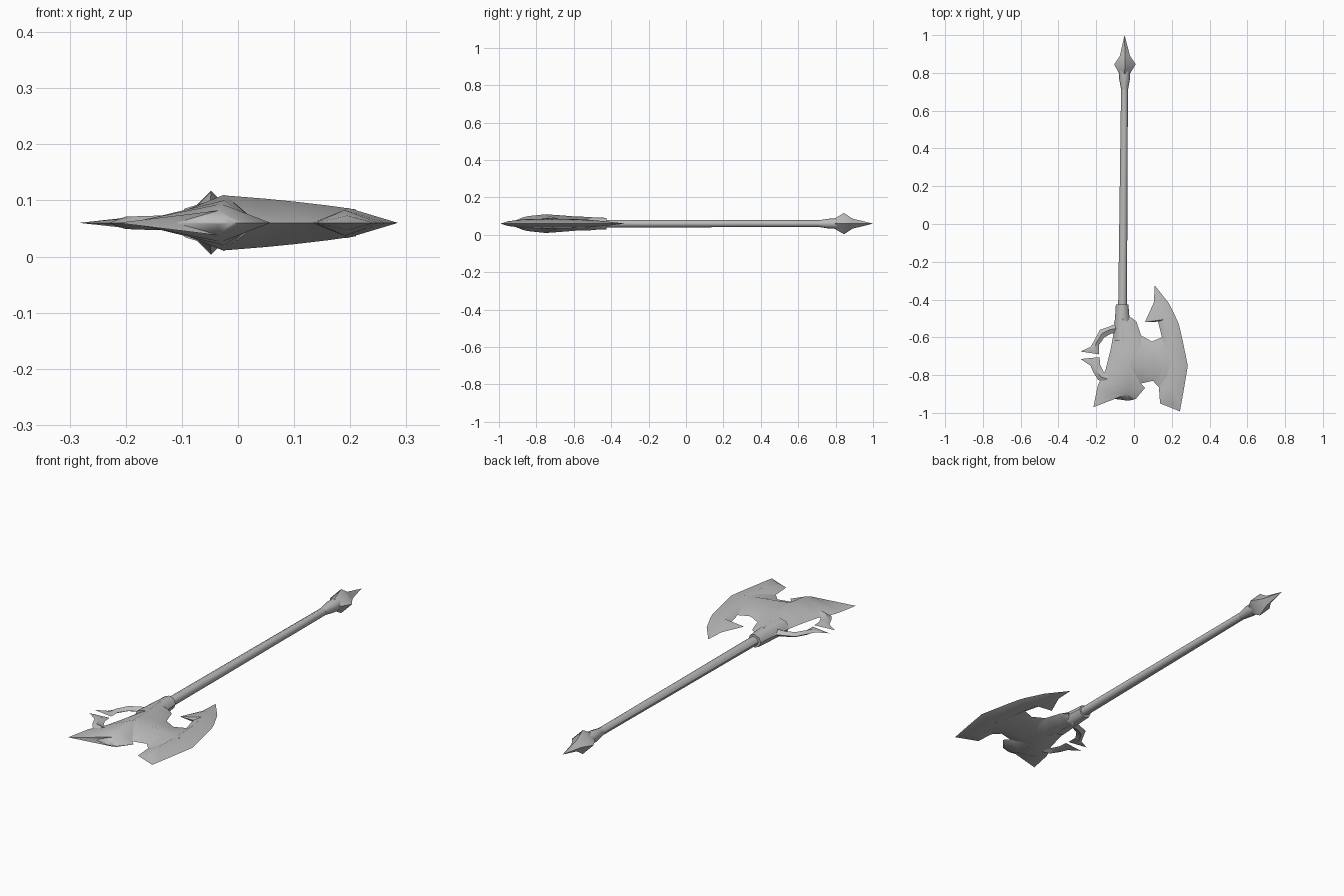
import bpy, bmesh, math

cube = bpy.data.objects.get("Cube")
if cube:
    bpy.data.objects.remove(cube, do_unlink=True)

MID = 0.06  # height of the flat symmetry plane

steel = bpy.data.materials.new("grey steel")
steel.use_nodes = True
steel.diffuse_color = (0.5, 0.5, 0.5, 1)
steel.node_tree.nodes["Principled BSDF"].inputs["Base Color"].default_value = (0.5, 0.5, 0.5, 1)


def skin(name, rings, angle):
    """Join successive rings of points into one closed, shaded solid."""
    bm = bmesh.new()
    loops = [[bm.verts.new(p) for p in ring] for ring in rings]
    n = len(loops[0])
    for a, b in zip(loops, loops[1:]):
        for i in range(n):
            j = (i + 1) % n
            bm.faces.new((a[i], a[j], b[j], b[i]))
    bm.faces.new(loops[0][::-1])
    bm.faces.new(loops[-1])
    bmesh.ops.remove_doubles(bm, verts=bm.verts, dist=0.0002)
    bmesh.ops.triangulate(bm, faces=bm.faces)
    bmesh.ops.recalc_face_normals(bm, faces=bm.faces)
    mesh = bpy.data.meshes.new(name)
    bm.to_mesh(mesh)
    bm.free()
    mesh.materials.append(steel)
    obj = bpy.data.objects.new(name, mesh)
    bpy.context.collection.objects.link(obj)
    bpy.ops.object.select_all(action='DESELECT')
    obj.select_set(True)
    bpy.context.view_layer.objects.active = obj
    bpy.ops.object.shade_smooth_by_angle(angle=math.radians(angle))
    return obj


def blade(name, sections, angle=50):
    """Sharp-edged loft: each section is edge, ridge, other edge, ridge height."""
    skin(name, [[(*a, MID), (*r, MID + h), (*b, MID), (*r, MID - h)]
                for a, r, b, h in sections], angle)


def tube(name, profile, sides, angle=50):
    """Round part along y: each profile entry is y, x centre, x radius, z radius."""
    skin(name, [[(cx + rx * math.cos(2 * math.pi * i / sides), y,
                  MID + rz * math.sin(2 * math.pi * i / sides))
                 for i in range(sides)] for y, cx, rx, rz in profile], angle)


def point(x, y):
    return ((x, y), (x, y), (x, y), 0)


# Handle, socket and pommel
tube("shaft", [(-0.60, -0.062, 0.024, 0.021), (0.76, -0.05, 0.018, 0.018)], 8)
tube("head_socket", [(-0.425, -0.063, 0.033, 0.031), (-0.52, -0.062, 0.040, 0.034),
                     (-0.62, -0.060, 0.050, 0.036)], 8)
tube("pommel_collar", [(0.71, -0.05, 0.018, 0.018), (0.77, -0.05, 0.029, 0.027),
                       (0.82, -0.05, 0.029, 0.027)], 8)
tube("pommel_spike", [(0.79, -0.05, 0.025, 0.025), (0.845, -0.048, 0.057, 0.057),
                      (0.89, -0.048, 0.027, 0.027), (1.0, -0.05, 0, 0)], 4, 60)

# Central body of the head, ending in a swept back point
blade("head_body", [
    ((-0.10, -0.50), (-0.06, -0.50), (-0.015, -0.495), 0.035),
    ((-0.105, -0.52), (-0.055, -0.52), (0.012, -0.515), 0.036),
    ((-0.11, -0.59), (-0.045, -0.59), (0.037, -0.59), 0.038),
    ((-0.125, -0.67), (-0.03, -0.68), (0.07, -0.62), 0.045),
    ((-0.15, -0.77), (-0.025, -0.75), (0.08, -0.75), 0.05),
    ((-0.19, -0.85), (-0.025, -0.845), (0.035, -0.845), 0.04),
    ((-0.197, -0.88), (-0.03, -0.87), (0.058, -0.868), 0.034),
    ((-0.215, -0.97), (-0.035, -0.90), (0.01, -0.925), 0.022),
    ((-0.11, -0.925), (-0.035, -0.935), (-0.01, -0.932), 0.002)], 60)

# Neck bridging the body and the large blade
blade("blade_neck", [
    ((-0.03, -0.57), (-0.025, -0.75), (-0.03, -0.86), 0.049),
    ((0.037, -0.59), (0.05, -0.74), (0.035, -0.845), 0.043),
    ((0.095, -0.622), (0.10, -0.74), (0.10, -0.83), 0.038),
    ((0.148, -0.60), (0.16, -0.74), (0.133, -0.865), 0.031),
    ((0.20, -0.62), (0.21, -0.74), (0.19, -0.87), 0.024)], 60)

# Large crescent blade with a barbed upper horn
blade("large_blade", [
    point(0.11, -0.325),
    ((0.105, -0.415), (0.135, -0.425), (0.185, -0.42), 0.012),
    ((0.058, -0.52), (0.16, -0.505), (0.229, -0.51), 0.019),
    ((0.127, -0.517), (0.173, -0.54), (0.24, -0.54), 0.022),
    ((0.148, -0.60), (0.19, -0.62), (0.256, -0.61), 0.025),
    ((0.142, -0.74), (0.195, -0.74), (0.285, -0.75), 0.027),
    ((0.132, -0.865), (0.19, -0.87), (0.265, -0.87), 0.023),
    ((0.138, -0.95), (0.195, -0.95), (0.25, -0.953), 0.013),
    point(0.243, -0.992)])

# Two curved prongs facing each other behind the head
blade("upper_prong", [
    ((-0.08, -0.52), (-0.08, -0.55), (-0.08, -0.585), 0.018),
    ((-0.135, -0.545), (-0.13, -0.56), (-0.12, -0.58), 0.013),
    ((-0.18, -0.56), (-0.17, -0.58), (-0.157, -0.60), 0.012),
    ((-0.215, -0.625), (-0.20, -0.63), (-0.185, -0.64), 0.011),
    ((-0.23, -0.65), (-0.21, -0.66), (-0.185, -0.69), 0.008),
    point(-0.283, -0.675)])
blade("lower_prong", [
    ((-0.15, -0.84), (-0.14, -0.82), (-0.12, -0.79), 0.013),
    ((-0.19, -0.825), (-0.175, -0.81), (-0.157, -0.79), 0.012),
    ((-0.215, -0.785), (-0.20, -0.77), (-0.18, -0.745), 0.011),
    ((-0.23, -0.75), (-0.21, -0.735), (-0.182, -0.705), 0.008),
    point(-0.283, -0.715)])
